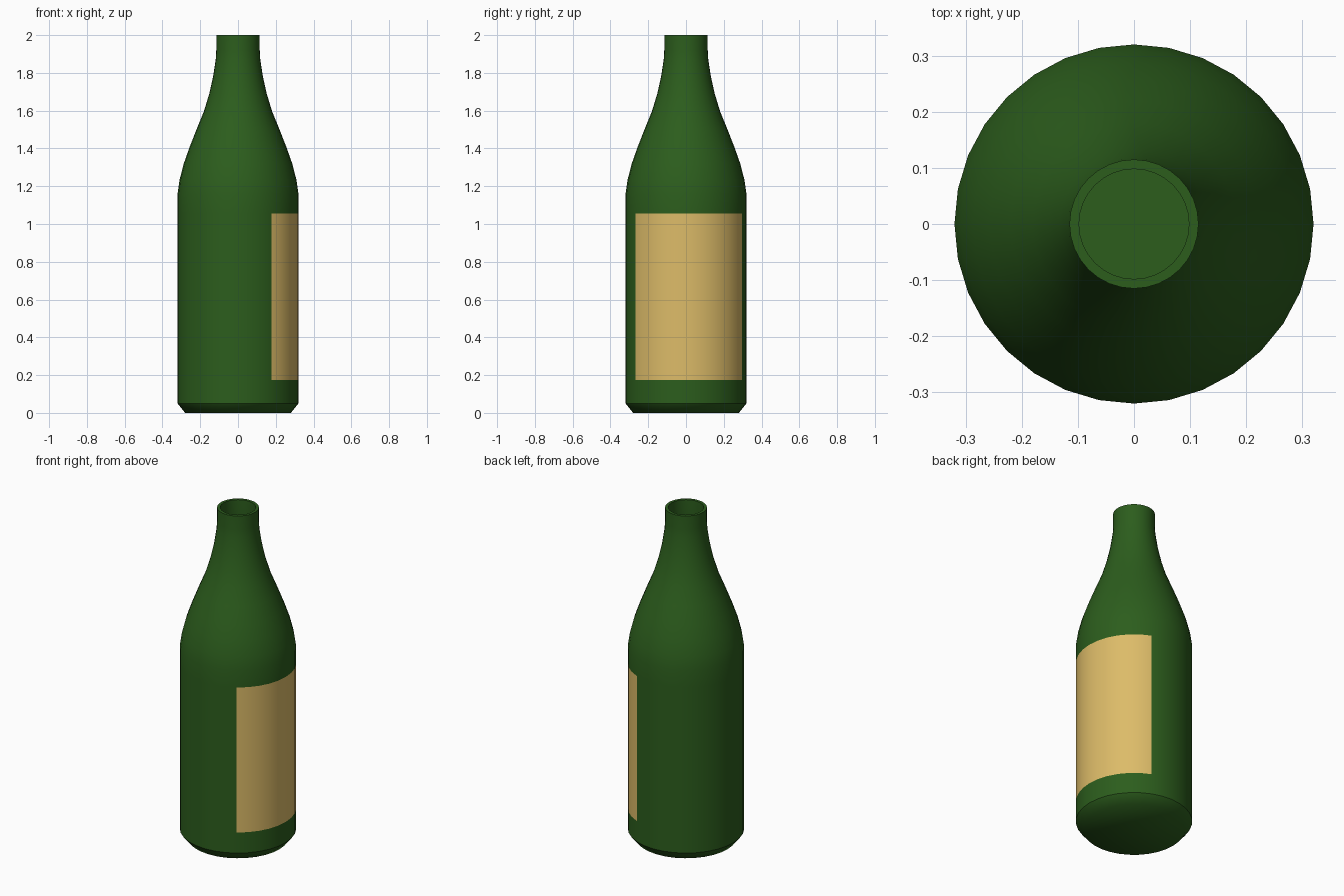
import bpy, bmesh, math

if "Cube" in bpy.data.objects:
    bpy.data.objects.remove(bpy.data.objects["Cube"])

SIDES = 32

def material(name, rgb):
    m = bpy.data.materials.new(name)
    m.diffuse_color = (*rgb, 1)
    m.use_nodes = True
    m.node_tree.nodes["Principled BSDF"].inputs["Base Color"].default_value = m.diffuse_color
    return m

# Profile (radius, height): outer skin from base centre to lip, then inner skin back down
outer = [(0, 0), (0.28, 0), (0.32, 0.05), (0.32, 0.175), (0.32, 1.055), (0.32, 1.16),
         (0.309, 1.235), (0.287, 1.32), (0.257, 1.405), (0.22, 1.50), (0.181, 1.595),
         (0.152, 1.69), (0.132, 1.78), (0.118, 1.87), (0.115, 1.92), (0.115, 2.0)]
inner = [(0.098, 2.0), (0.098, 1.92), (0.101, 1.87), (0.114, 1.78), (0.163, 1.595),
         (0.237, 1.405), (0.289, 1.235), (0.30, 1.16), (0.30, 0.06), (0.265, 0.02),
         (0.12, 0.02), (0, 0.02)]
profile = outer + inner
LABEL_ROW = 3                                  # band between the two label heights
LABEL_SIDES = {j % SIDES for j in range(-5, 6)}
SHARP_RINGS = {2, len(outer) - 1, len(outer)}  # base chamfer and both lip edges

bm = bmesh.new()
rings = []
for r, z in profile:
    if r == 0:
        rings.append([bm.verts.new((0, 0, z))] * SIDES)
    else:
        rings.append([bm.verts.new((r * math.cos(2 * math.pi * j / SIDES),
                                    r * math.sin(2 * math.pi * j / SIDES), z))
                      for j in range(SIDES)])

# Skin the rings; the label is a patch of the body wall
for i, (a, b) in enumerate(zip(rings, rings[1:])):
    for j in range(SIDES):
        k = (j + 1) % SIDES
        corners = list(dict.fromkeys([a[j], a[k], b[k], b[j]]))
        f = bm.faces.new(corners)
        f.smooth = True
        f.material_index = int(i == LABEL_ROW and j in LABEL_SIDES)

for i in SHARP_RINGS:
    for j in range(SIDES):
        bm.edges.get((rings[i][j], rings[i][(j + 1) % SIDES])).smooth = False

bmesh.ops.recalc_face_normals(bm, faces=bm.faces)
mesh = bpy.data.meshes.new("bottle")
bm.to_mesh(mesh)
bm.free()
mesh.materials.append(material("green_glass", (0.025, 0.11, 0.012)))
mesh.materials.append(material("paper_label", (0.72, 0.50, 0.14)))
bpy.context.collection.objects.link(bpy.data.objects.new("bottle", mesh))
